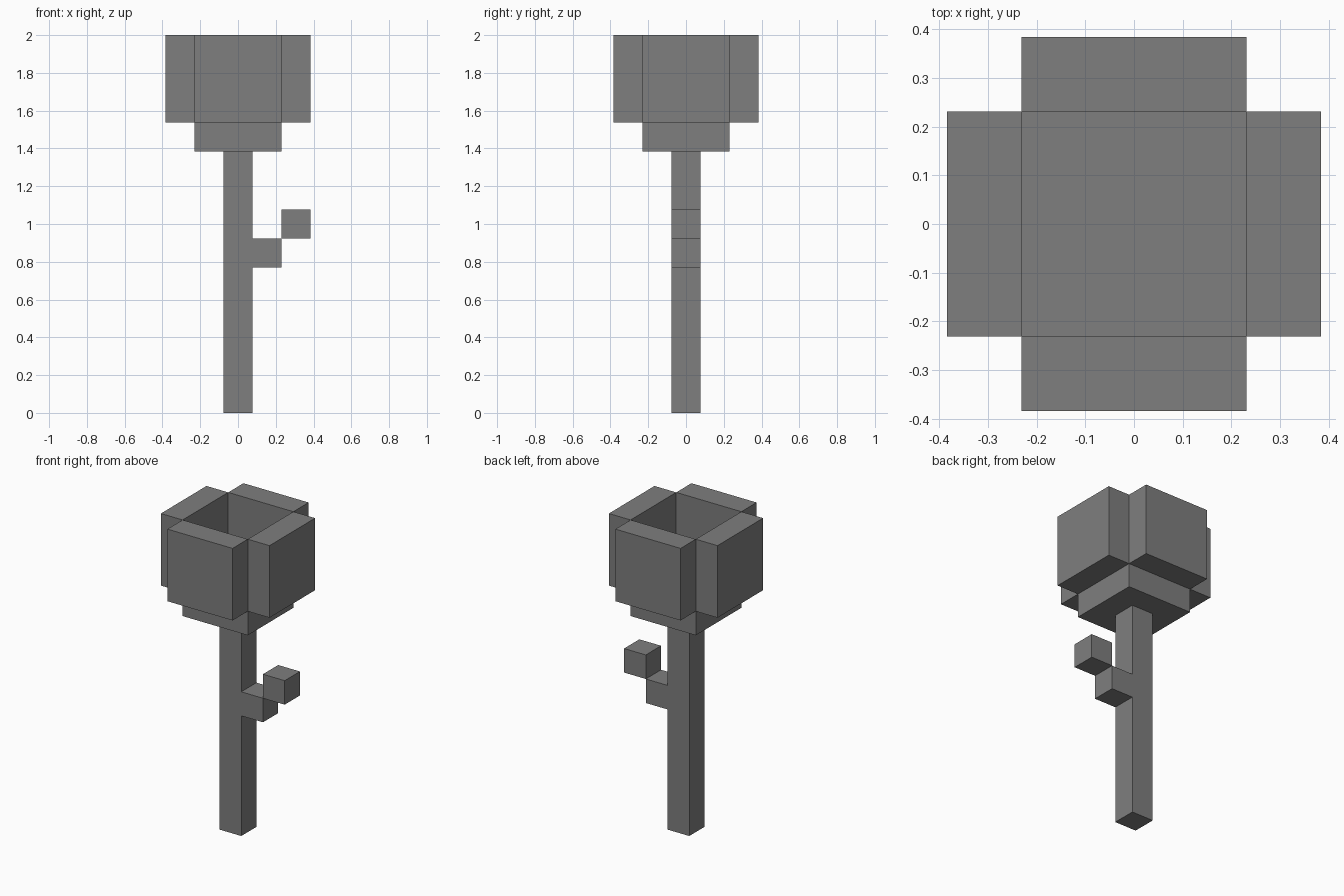
import bpy
import bmesh
import math
from mathutils import Matrix, Vector

cube = bpy.data.objects.get("Cube")
if cube:
    bpy.data.objects.remove(cube, do_unlink=True)

U = 2 / 13  # one block; the flower is 13 blocks tall

# Single flat colour
grey = bpy.data.materials.new("mid grey")
grey.use_nodes = True
colour = (0.21, 0.21, 0.21, 1)
grey.diffuse_color = colour
grey.node_tree.nodes["Principled BSDF"].inputs["Base Color"].default_value = colour


def block(name, centre, size, turn=0.0):
    """Box given in block units, turned about the z axis through the origin."""
    bm = bmesh.new()
    bmesh.ops.create_cube(bm, size=1)
    bmesh.ops.scale(bm, vec=Vector(size) * U, verts=bm.verts)
    bmesh.ops.translate(bm, vec=Vector(centre) * U, verts=bm.verts)
    bmesh.ops.rotate(bm, cent=(0, 0, 0), matrix=Matrix.Rotation(turn, 3, "Z"), verts=bm.verts)
    mesh = bpy.data.meshes.new(name)
    bm.to_mesh(mesh)
    bm.free()
    mesh.materials.append(grey)
    obj = bpy.data.objects.new(name, mesh)
    bpy.context.collection.objects.link(obj)
    return obj


# Stem and the stepped leaf on its left
block("stem", (0, 0, 4.5), (1, 1, 9))
block("leaf_stalk", (1, 0, 5.5), (1, 1, 1))
block("leaf_tip", (2, 0, 6.5), (1, 1, 1))

# Flower head: a flat base with four petals around an open cup
block("flower_base", (0, 0, 9.5), (3, 3, 1))
for i, side in enumerate(("front", "left", "back", "right")):
    block("petal_" + side, (0, -2, 11.5), (3, 1, 3), i * math.pi / 2)
